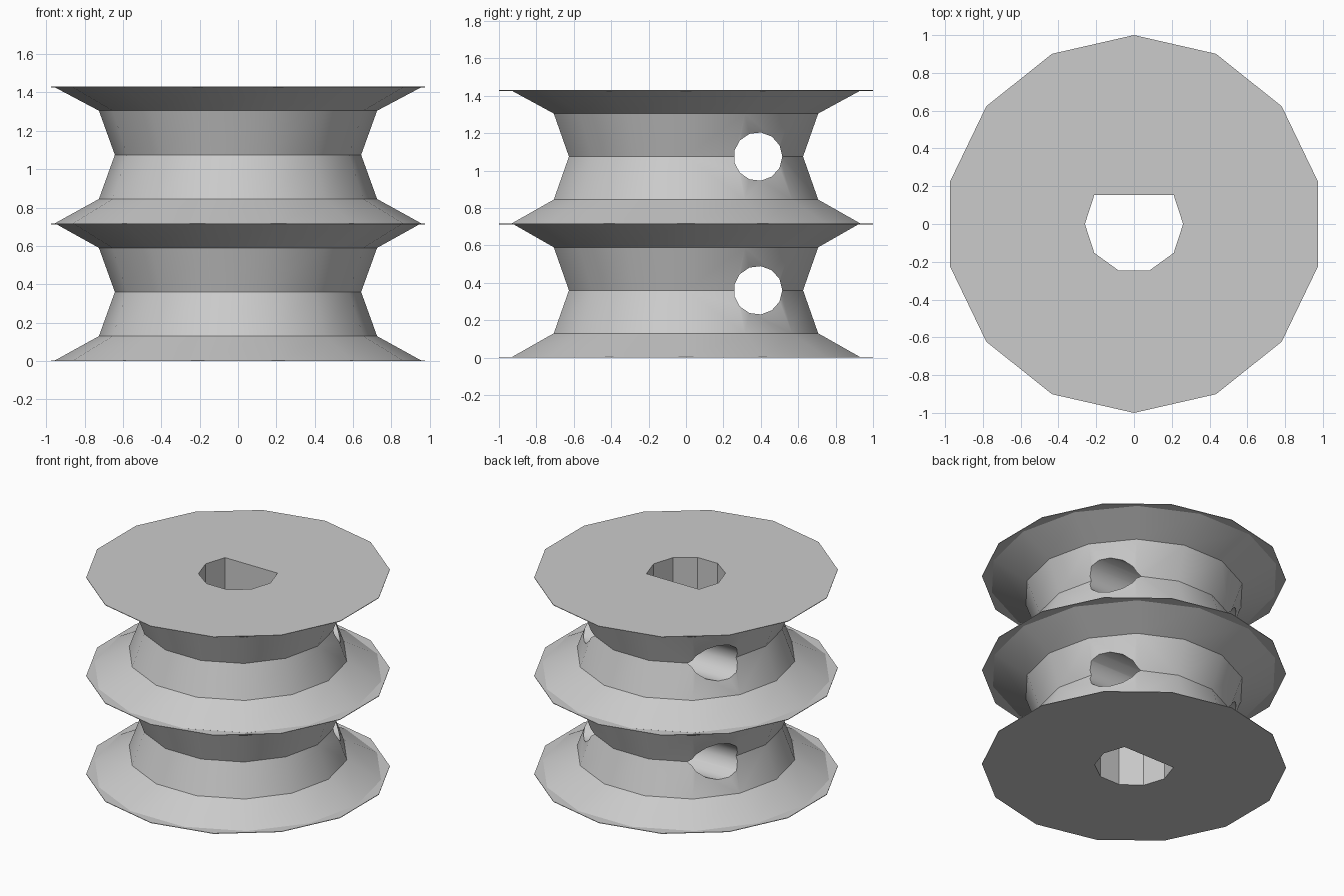
import bpy, bmesh, math
from mathutils import Matrix

cube = bpy.data.objects.get("Cube")
if cube:
    bpy.data.objects.remove(cube, do_unlink=True)

SIDES = 14
UNIT = 0.715          # height of one spool section
LIP = 0.004           # flange thickness

grey = bpy.data.materials.new("plain grey")
grey.use_nodes = True
grey.diffuse_color = (0.6, 0.6, 0.6, 1)
grey.node_tree.nodes["Principled BSDF"].inputs["Base Color"].default_value = (0.6, 0.6, 0.6, 1)


def finish(name, bm):
    bmesh.ops.recalc_face_normals(bm, faces=bm.faces)
    mesh = bpy.data.meshes.new(name)
    bm.to_mesh(mesh)
    bm.free()
    mesh.materials.append(grey)
    obj = bpy.data.objects.new(name, mesh)
    bpy.context.collection.objects.link(obj)
    return obj


def lathe(name, profile, sides, phase):
    """Closed solid from (radius, height) rings."""
    bm = bmesh.new()
    rings = []
    for r, z in profile:
        angles = [phase + math.tau * i / sides for i in range(sides)]
        rings.append([bm.verts.new((r * math.cos(a), r * math.sin(a), z)) for a in angles])
    for low, high in zip(rings, rings[1:]):
        for i in range(sides):
            j = (i + 1) % sides
            bm.faces.new((low[i], low[j], high[j], high[i]))
    bm.faces.new(rings[0][::-1])
    bm.faces.new(rings[-1])
    return finish(name, bm)


def cut(obj, cutter):
    mod = obj.modifiers.new("cut", 'BOOLEAN')
    mod.operation = 'DIFFERENCE'
    mod.solver = 'EXACT'
    mod.object = cutter
    bpy.context.view_layer.objects.active = obj
    bpy.ops.object.modifier_apply(modifier=mod.name)


# D-shaped bore: ten-sided prism with its back flattened
bm = bmesh.new()
bore_outline = []
for i in range(10):
    a = math.tau * i / 10
    x, y = 0.26 * math.cos(a), 0.26 * math.sin(a)
    if y < 0.2:
        bore_outline.append(bm.verts.new((x, y, -0.2)))
base = bm.faces.new(bore_outline)
side = bmesh.ops.extrude_face_region(bm, geom=[base])["geom"]
bmesh.ops.translate(bm, vec=(0, 0, 2), verts=[v for v in side if isinstance(v, bmesh.types.BMVert)])
bore = finish("bore_cutter", bm)

# Cross holes through each waist
cutters = [bore]
for k, label in enumerate(("lower", "upper")):
    bm = bmesh.new()
    bmesh.ops.create_cone(bm, cap_ends=True, segments=13, radius1=0.13, radius2=0.13, depth=3,
                          matrix=Matrix.Translation((0, 0.385, 0.36 + k * UNIT))
                          @ Matrix.Rotation(math.pi / 2, 4, 'Y'))
    cutters.append(finish(label + "_hole_cutter", bm))

# Double-waisted spool body
section = [(0.955, 0.003), (0.725, 0.13), (0.642, 0.36), (0.725, 0.59)]
profile = [(r, z + k * UNIT) for k in range(2) for r, z in section]
profile.append((0.955, 2 * UNIT - 0.003))
body = lathe("spool_body", profile, SIDES, 0)
for c in cutters:
    cut(body, c)

# Thin flange discs, turned half a step from the body
parts = [body]
for name, z in (("bottom_flange", 0), ("middle_flange", UNIT - LIP / 2), ("top_flange", 2 * UNIT - LIP)):
    disc = lathe(name, [(1, z), (1, z + LIP)], SIDES, math.pi / 2)
    cut(disc, bore)
    parts.append(disc)

for c in cutters:
    bpy.data.objects.remove(c, do_unlink=True)

bpy.ops.object.select_all(action='DESELECT')
for p in parts:
    p.select_set(True)
bpy.context.view_layer.objects.active = body
bpy.ops.object.shade_smooth_by_angle(angle=math.radians(35))
